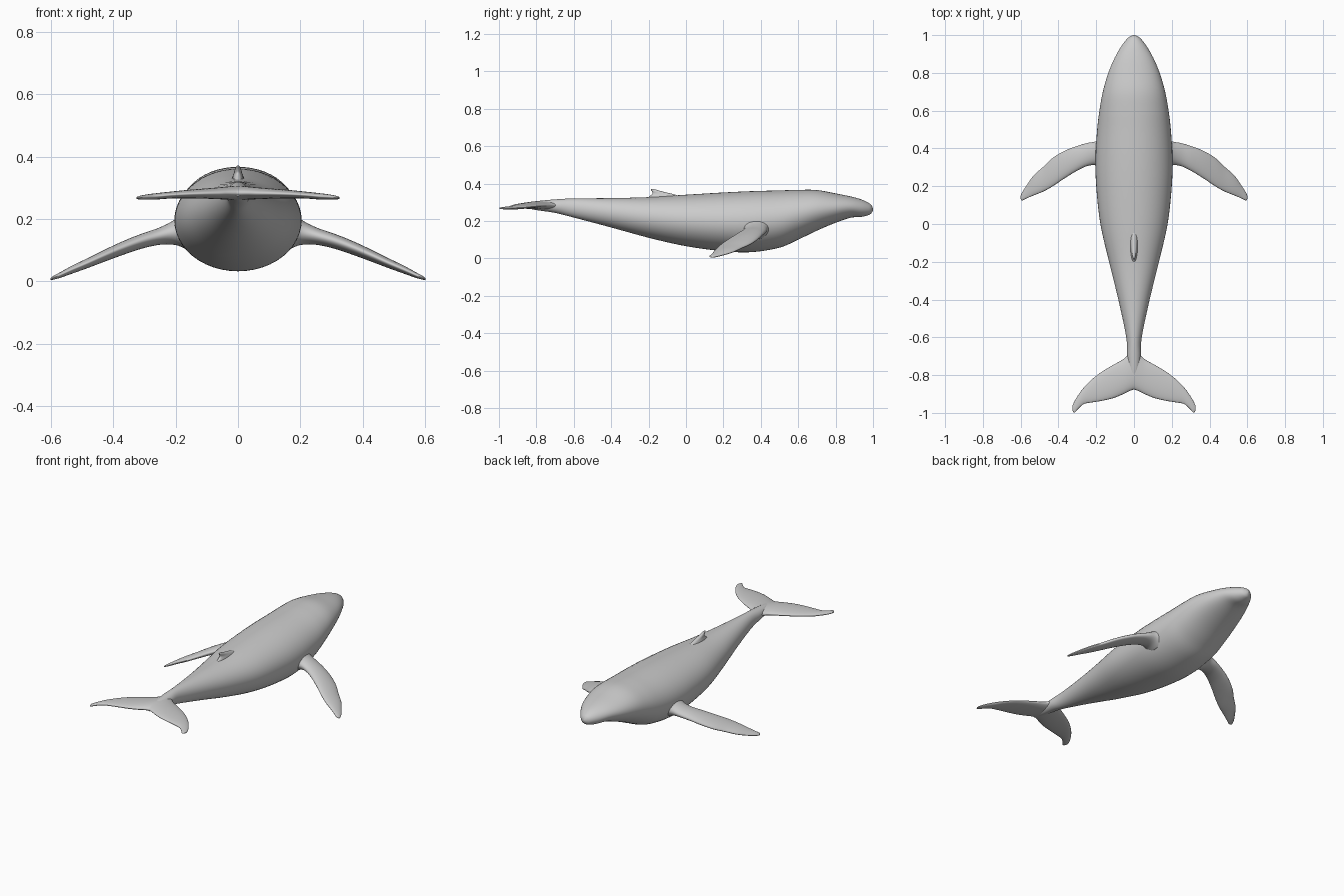
import bpy
import math
from mathutils import Vector

cube = bpy.data.objects.get("Cube")
if cube:
    bpy.data.objects.remove(cube, do_unlink=True)

skin = bpy.data.materials.new("whale grey")
skin.use_nodes = True
skin.diffuse_color = (0.6, 0.6, 0.6, 1)
skin.node_tree.nodes["Principled BSDF"].inputs["Base Color"].default_value = skin.diffuse_color


def refine(stations, steps):
    """Pass a smooth curve through a short list of stations."""
    pts = [Vector(s) for s in stations]
    pts = [2 * pts[0] - pts[1]] + pts + [2 * pts[-1] - pts[-2]]
    out = []
    for a, b, c, d in zip(pts, pts[1:], pts[2:], pts[3:]):
        for i in range(steps):
            t = i / steps
            out.append(b + (c - a) * t / 2
                       + (a - 2.5 * b + 2 * c - d / 2) * t ** 2
                       + (1.5 * (b - c) + (d - a) / 2) * t ** 3)
    return out + [pts[-2]]


def loft(name, stations, frame, sides=32, steps=5, cap_start=True, mirror=False):
    """Skin elliptical rings; frame turns a station into centre, u and v radii."""
    verts, faces = [], []
    rings = refine(stations, steps)
    for s in rings:
        centre, u, v = (Vector(p) for p in frame(s))
        for k in range(sides):
            a = math.tau * k / sides
            verts.append(centre + u * math.cos(a) + v * math.sin(a))
    for r in range(len(rings) - 1):
        for k in range(sides):
            n = (k + 1) % sides
            faces.append((r * sides + k, r * sides + n,
                          (r + 1) * sides + n, (r + 1) * sides + k))
    if cap_start:
        faces.append(tuple(reversed(range(sides))))
    faces.append(tuple(range(len(verts) - sides, len(verts))))
    mesh = bpy.data.meshes.new(name)
    mesh.from_pydata(verts, [], faces)
    mesh.materials.append(skin)
    mesh.shade_smooth()
    obj = bpy.data.objects.new(name, mesh)
    bpy.context.collection.objects.link(obj)
    if mirror:
        mod = obj.modifiers.new("Mirror", "MIRROR")
        mod.use_clip = True
    return obj


# Body, tail stock to snout: y, half width, belly height, back height
body = [
    (-.87, .008, .272, .288), (-.8, .026, .258, .305), (-.7, .036, .243, .315),
    (-.6, .041, .218, .32), (-.4, .083, .165, .322), (-.2, .132, .11, .327),
    (0, .178, .065, .34), (.2, .2, .038, .352), (.35, .204, .033, .359),
    (.5, .195, .057, .363), (.6, .183, .1, .366), (.7, .165, .148, .365),
    (.8, .136, .19, .347), (.88, .102, .217, .331), (.94, .068, .222, .314),
    (.98, .037, .233, .294), (.994, .018, .245, .28), (1.0, .003, .258, .266),
]
loft("body", body, lambda s: ((0, s[0], (s[2] + s[3]) / 2),
                              (0, 0, (s[3] - s[2]) / 2), (s[1], 0, 0)), sides=48)


def blade(s):
    """Flat fin section: x, leading y, trailing y, height, half thickness."""
    return ((s[0], (s[1] + s[2]) / 2, s[3]),
            (0, (s[1] - s[2]) / 2, 0), (0, 0, s[4]))


# Pectoral flippers, flared where they join the body
flipper = [
    (.16, .46, .28, .17, .07), (.2, .438, .31, .158, .042),
    (.25, .428, .306, .145, .028), (.31, .41, .277, .128, .024),
    (.37, .386, .24, .106, .022), (.43, .35, .2, .081, .019),
    (.48, .303, .172, .059, .016), (.53, .258, .152, .038, .013),
    (.57, .203, .135, .02, .009), (.592, .168, .125, .011, .006),
    (.601, .147, .133, .007, .003),
]
loft("flippers", flipper, blade, mirror=True)

# Tail flukes, meeting at the central notch
flukes = [
    (0, -.65, -.875, .283, .024), (.03, -.69, -.887, .283, .021),
    (.06, -.718, -.902, .282, .019), (.11, -.746, -.922, .281, .016),
    (.17, -.782, -.936, .279, .013), (.22, -.82, -.944, .276, .011),
    (.265, -.865, -.953, .272, .01), (.295, -.905, -.978, .27, .008),
    (.315, -.938, -.999, .268, .006), (.326, -.962, -.987, .267, .003),
]
loft("tail_flukes", flukes, blade, cap_start=False, mirror=True)

# Small hooked dorsal fin: height, front y, back y, half width
dorsal = [
    (.3, .04, -.24, .024), (.328, -.02, -.2, .02), (.345, -.075, -.18, .014),
    (.358, -.13, -.182, .01), (.367, -.158, -.188, .006), (.371, -.175, -.188, .002),
]
loft("dorsal_fin", dorsal, lambda s: ((0, (s[1] + s[2]) / 2, s[0]),
                                      (s[3], 0, 0), (0, (s[1] - s[2]) / 2, 0)), sides=20)

# Point every surface outward
import bmesh
for name in ("body", "flippers", "tail_flukes", "dorsal_fin"):
    mesh = bpy.data.objects[name].data
    bm = bmesh.new()
    bm.from_mesh(mesh)
    bmesh.ops.recalc_face_normals(bm, faces=bm.faces)
    bm.to_mesh(mesh)
    bm.free()
